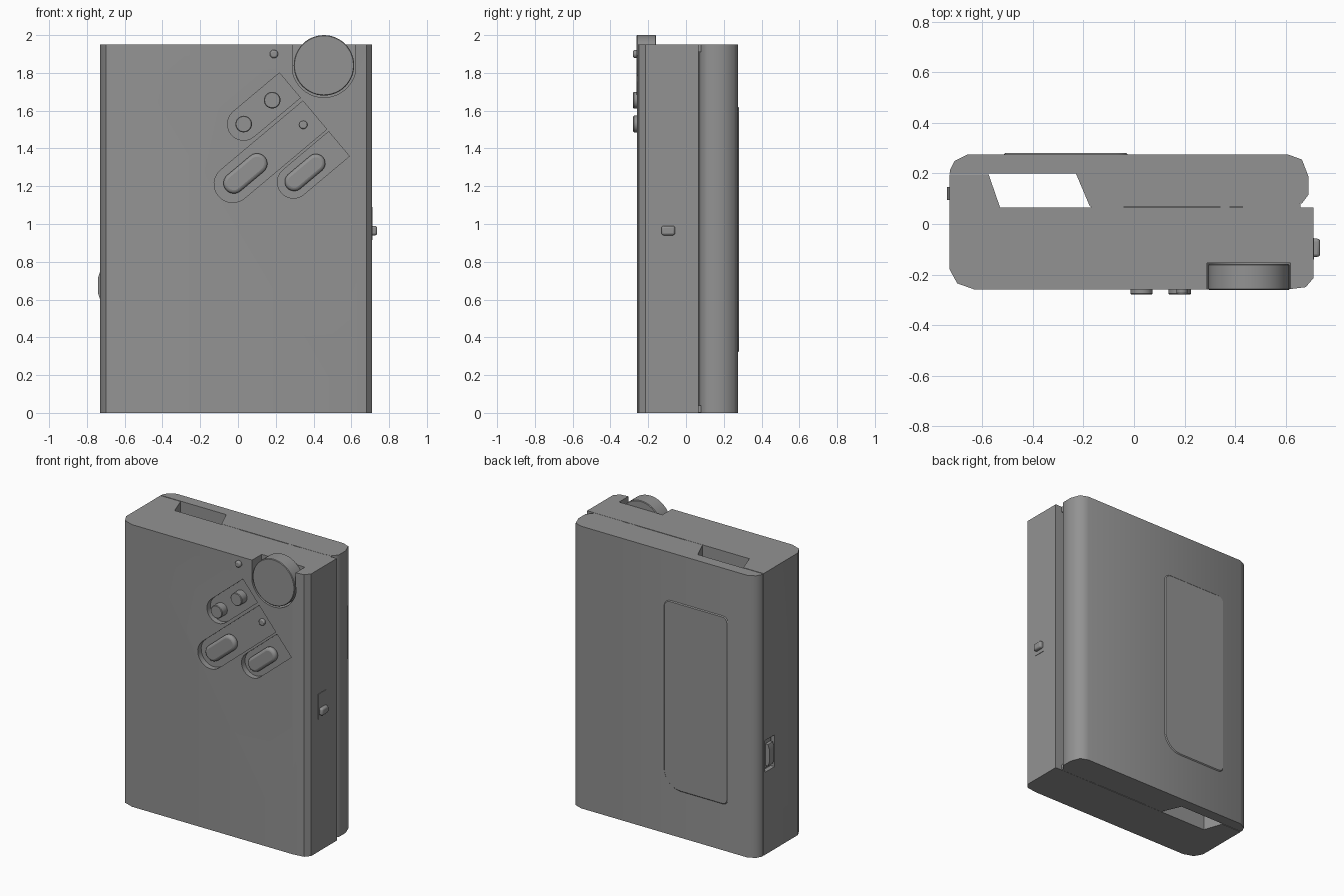
import bpy, bmesh, math
from math import sin, cos, pi, radians

if "Cube" in bpy.data.objects:
    bpy.data.objects.remove(bpy.data.objects["Cube"])

GREY = bpy.data.materials.new("dark_grey")
GREY.diffuse_color = (.29, .29, .29, 1)
GREY.use_nodes = True
GREY.node_tree.nodes["Principled BSDF"].inputs["Base Color"].default_value = GREY.diffuse_color


def prism(name, pts, axis, lo, hi, bevel=0, segs=2, angle=40):
    """Extrude a 2D outline along one axis."""
    place = {'x': lambda p, t: (t, p[0], p[1]),
             'y': lambda p, t: (p[0], t, p[1]),
             'z': lambda p, t: (p[0], p[1], t)}[axis]
    bm = bmesh.new()
    a = [bm.verts.new(place(p, lo)) for p in pts]
    b = [bm.verts.new(place(p, hi)) for p in pts]
    n = len(pts)
    bm.faces.new(a)
    bm.faces.new(b)
    for i in range(n):
        bm.faces.new((a[i], a[(i + 1) % n], b[(i + 1) % n], b[i]))
    bmesh.ops.recalc_face_normals(bm, faces=bm.faces[:])
    me = bpy.data.meshes.new(name)
    bm.to_mesh(me)
    bm.free()
    me.materials.append(GREY)
    ob = bpy.data.objects.new(name, me)
    bpy.context.collection.objects.link(ob)
    if bevel:
        m = ob.modifiers.new("bevel", 'BEVEL')
        m.width, m.segments, m.limit_method = bevel, segs, 'ANGLE'
        m.angle_limit = radians(50)
    smooth(ob, angle)
    return ob


def smooth(ob, angle):
    bpy.ops.object.select_all(action='DESELECT')
    ob.select_set(True)
    bpy.context.view_layer.objects.active = ob
    bpy.ops.object.shade_smooth_by_angle(angle=radians(angle))


def carve(ob, cutters):
    for c in cutters:
        bpy.context.view_layer.objects.active = ob
        m = ob.modifiers.new("cut", 'BOOLEAN')
        m.operation, m.solver, m.object = 'DIFFERENCE', 'EXACT', c
        bpy.ops.object.modifier_apply(modifier=m.name)
        bpy.data.objects.remove(c)
    smooth(ob, 62)


def arc(cx, cy, r, a0, a1, n):
    return [(cx + r * cos(radians(a0 + (a1 - a0) * i / n)),
             cy + r * sin(radians(a0 + (a1 - a0) * i / n))) for i in range(n + 1)]


def circle(cx, cy, r, n=32):
    return arc(cx, cy, r, 0, 360, n)[:-1]


def rect(x0, x1, y0, y1):
    return [(x0, y0), (x1, y0), (x1, y1), (x0, y1)]


def tilt(pts):
    """Control-panel coordinates (along fingers, across fingers) to x, z."""
    c, s = cos(radians(40)), sin(radians(40))
    return [(f * c + e * s, f * s - e * c) for f, e in pts]


def finger(f0, f1, e, r):
    return tilt(arc(f0, e, r, 90, 270, 12) + [(f1, e - r), (f1, e + r)])


def stadium(f0, f1, e, r):
    return tilt(arc(f0, e, r, 90, 270, 12) + arc(f1, e, r, -90, 90, 12))


# main body
body = prism("body", [(-.73, .195), (-.73, -.18), (-.70, -.235), (-.63, -.26),
                      (.60, -.26), (.68, -.25), (.71, -.215), (.71, .065),
                      (-.53, .065), (-.575, .195)], 'z', 0, 1.95)
KX, KZ = .455, 1.84
FLOOR = -.222
carve(body, [
    prism("dial_pocket", arc(KX, KZ, .17, 190, 350, 28) + [(KX + .163, 2.1), (KX - .163, 2.1)],
          'y', -.35, -.155),
    prism("recess_a", finger(1.006, 1.325, -1.152, .086), 'y', -.35, FLOOR),
    prism("recess_b", finger(.757, 1.325, -.946, .098), 'y', -.35, FLOOR),
    prism("recess_c", finger(1.01, 1.325, -.747, .085), 'y', -.35, FLOOR),
    prism("latch_pocket", rect(.075, .18, .57, .79), 'x', -.8, -.70),
])

# hinged door on the back
prism("door", [(-.73, .2), (-.23, .2), (-.175, .07), (.61, .07), (.665, .082),
               (.69, .115), (.69, .19), (.665, .255), (.61, .275), (-.66, .275),
               (-.71, .25), (-.728, .215)], 'z', 0, 1.95, angle=62)
# inner plate between door and body, with hinge tabs at both ends
prism("inner_plate", rect(-.16, .60, .06, .08), 'z', .04, 1.91)
for z0 in (0, 1.91):
    for x0, x1 in ((-.17, -.04), (.34, .38), (.43, .66)):
        prism("hinge_tab", rect(x0, x1, .06, .08), 'z', z0 + .001, z0 + .039)

# raised panel on the door, with one large corner
prism("back_panel", arc(-.475, .36, .04, 180, 270, 5) + arc(-.155, .45, .13, 270, 360, 10)
      + arc(-.075, 1.57, .05, 0, 90, 6) + arc(-.475, 1.58, .04, 90, 180, 5),
      'y', .26, .281, .006, 1)

# dial and indicator
prism("dial", circle(KX, KZ, .16, 48), 'y', -.262, -.158, .004, 1)
prism("indicator", circle(.19, 1.90, .022, 20), 'y', -.28, -.25, .01, 3)

# controls inside the recesses
for f in (1.006, 1.203):
    x, z = tilt([(f, -1.152)])[0]
    prism("round_button", circle(x, z, .044, 28), 'y', -.28, FLOOR + .01, .004, 1)
prism("long_button_1", stadium(.765, .925, -.946, .055), 'y', -.256, FLOOR + .01, .018, 3)
prism("long_button_2", stadium(1.015, 1.165, -.747, .05), 'y', -.256, FLOOR + .01, .018, 3)
x, z = tilt([(1.245, -.946)])[0]
prism("peg", circle(x, z, .022, 20), 'y', -.24, FLOOR + .01, .006, 2)

# slide switch on the right side
prism("switch_plate", rect(-.14, -.055, .915, 1.09), 'x', .70, .713)
prism("switch_nub", rect(-.13, -.058, .94, .99), 'x', .70, .737, .012, 3)

# latch on the left side
prism("latch_base", rect(.085, .17, .585, .775), 'x', -.71, -.695)
prism("latch_button", [(-.70, .60), (-.73, .60), (-.74, .63), (-.74, .72), (-.73, .75),
                       (-.70, .75)], 'y', .095, .147)
